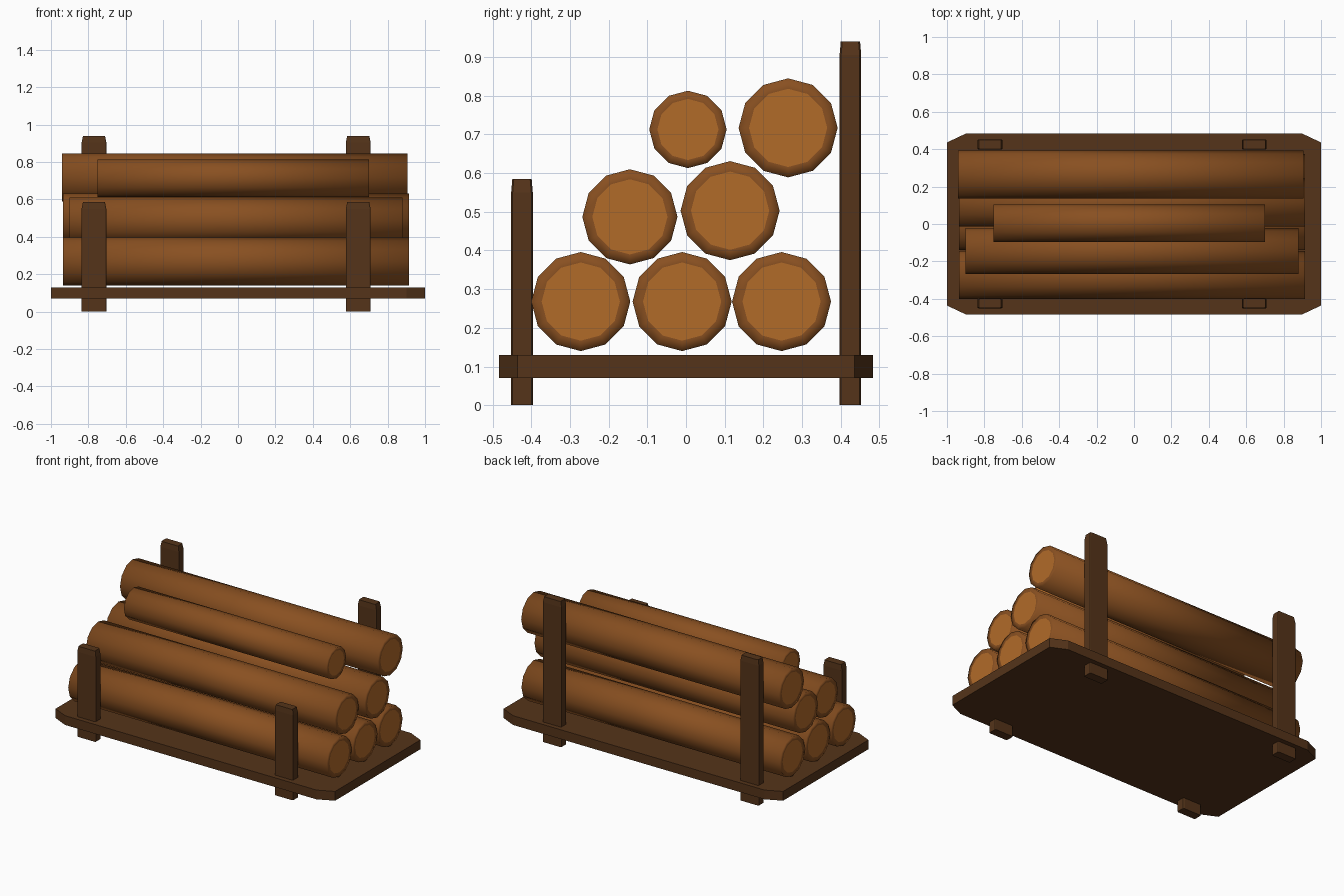
import bpy, bmesh, math

if "Cube" in bpy.data.objects:
    bpy.data.objects.remove(bpy.data.objects["Cube"])


def material(name, rgb):
    m = bpy.data.materials.new(name)
    m.diffuse_color = (*rgb, 1)
    m.use_nodes = True
    m.node_tree.nodes["Principled BSDF"].inputs["Base Color"].default_value = m.diffuse_color
    return m


BARK = material("bark", (0.25, 0.08, 0.015))
CUT = material("cut_wood", (0.44, 0.145, 0.022))
DARK = material("dark_wood", (0.09, 0.034, 0.010))


def finish(name, bm, mats):
    bmesh.ops.recalc_face_normals(bm, faces=bm.faces)
    mesh = bpy.data.meshes.new(name)
    bm.to_mesh(mesh)
    bm.free()
    for m in mats:
        mesh.materials.append(m)
    ob = bpy.data.objects.new(name, mesh)
    bpy.context.collection.objects.link(ob)
    return ob


def loft(bm, rings):
    """Bridge matching rings of points and cap both ends; returns (caps, sides)."""
    loops = [[bm.verts.new(p) for p in r] for r in rings]
    n = len(loops[0])
    sides = [bm.faces.new((a[i], a[(i + 1) % n], b[(i + 1) % n], b[i]))
             for a, b in zip(loops, loops[1:]) for i in range(n)]
    caps = [bm.faces.new(loops[0][::-1]), bm.faces.new(loops[-1])]
    return caps, sides


def octagon(cx, cy, hx, hy, bx, by, z):
    """Rectangle with cut corners at height z."""
    pts = [(hx, hy - by), (hx - bx, hy), (bx - hx, hy), (-hx, hy - by),
           (-hx, by - hy), (bx - hx, -hy), (hx - bx, -hy), (hx, by - hy)]
    return [(cx + x, cy + y, z) for x, y in pts]


def log(name, y, z, r, x0, x1, sides=12):
    def ring(x, rad):
        return [(x, y + rad * math.sin(2 * math.pi * i / sides),
                 z + rad * math.cos(2 * math.pi * i / sides)) for i in range(sides)]
    bm = bmesh.new()
    caps, body = loft(bm, [ring(x0, r * 0.79), ring(x0, r), ring(x1, r), ring(x1, r * 0.79)])
    for f in body:
        f.smooth = True
    for f in caps:
        f.material_index = 1
    finish(name, bm, [BARK, CUT])


# Base board with cut corners
bm = bmesh.new()
loft(bm, [octagon(0, 0, 1, 0.483, 0.1, 0.047, z) for z in (0.07, 0.13)])
finish("base_board", bm, [DARK])

# Upright posts, short in front and tall behind, with tapered tops
for side, y, top in (("front", -0.424, 0.585), ("back", 0.425, 0.94)):
    for end, x in (("left", -0.77), ("right", 0.643)):
        bm = bmesh.new()
        loft(bm, [octagon(x, y, 0.066, 0.028, 0.006, 0.004, 0),
                  octagon(x, y, 0.066, 0.028, 0.006, 0.004, top - 0.035),
                  octagon(x, y, 0.059, 0.025, 0.006, 0.004, top)])
        finish(f"{side}_{end}_post", bm, [DARK])

# Stacked logs: name, y, z, radius, x start, x end
for args in (("bottom_front_log", -0.272, 0.268, 0.128, -0.935, 0.915),
             ("bottom_middle_log", -0.010, 0.268, 0.128, -0.935, 0.915),
             ("bottom_back_log", 0.247, 0.268, 0.128, -0.935, 0.915),
             ("middle_front_log", -0.145, 0.487, 0.123, -0.90, 0.88),
             ("middle_back_log", 0.114, 0.503, 0.128, -0.935, 0.915),
             ("top_front_log", 0.005, 0.713, 0.100, -0.75, 0.70),
             ("top_back_log", 0.264, 0.717, 0.128, -0.94, 0.905)):
    log(*args)
